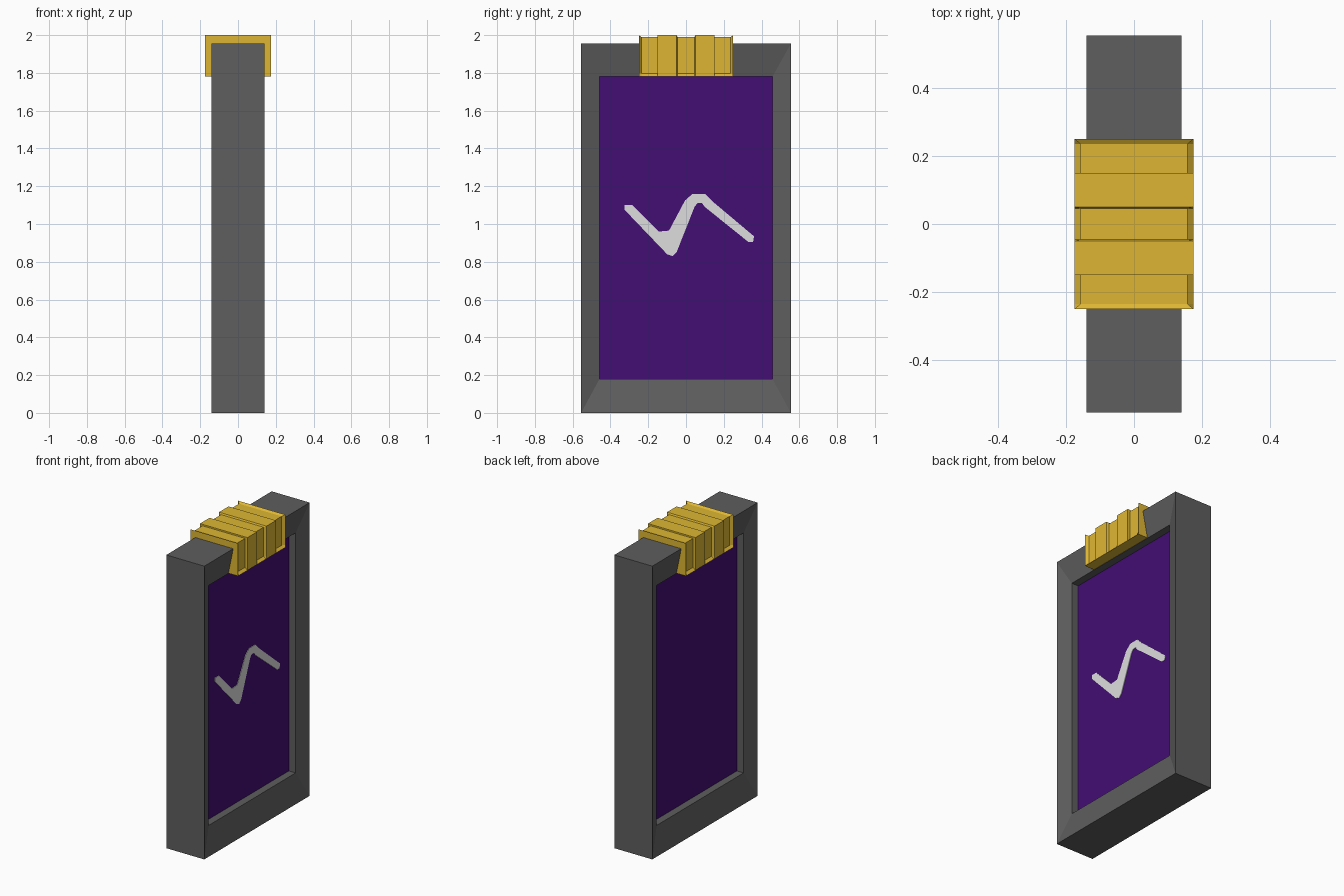
import bpy, bmesh

if "Cube" in bpy.data.objects:
    bpy.data.objects.remove(bpy.data.objects["Cube"])


def material(name, color):
    m = bpy.data.materials.new(name)
    m.diffuse_color = (*color, 1)
    m.use_nodes = True
    m.node_tree.nodes["Principled BSDF"].inputs["Base Color"].default_value = m.diffuse_color
    return m


GREY = material("dark grey", (0.112, 0.112, 0.112))
GOLD = material("gold", (0.73, 0.47, 0.034))
PURPLE = material("deep purple", (0.056, 0.0044, 0.174))
WHITE = material("off white", (0.73, 0.73, 0.73))


def finish(bm, name, mat, solid=True):
    if solid:
        bmesh.ops.recalc_face_normals(bm, faces=bm.faces[:])
    mesh = bpy.data.meshes.new(name)
    bm.to_mesh(mesh)
    bm.free()
    mesh.materials.append(mat)
    ob = bpy.data.objects.new(name, mesh)
    bpy.context.collection.objects.link(ob)
    return ob


def loft(bm, loops, caps=False):
    """Bridge successive closed loops of equal point count."""
    rings = [[bm.verts.new(p) for p in loop] for loop in loops]
    for a, b in zip(rings, rings[1:]):
        for i in range(len(a)):
            j = (i + 1) % len(a)
            bm.faces.new((a[i], a[j], b[j], b[i]))
    if caps:
        bm.faces.new(rings[0])
        bm.faces.new(rings[-1])


def rect(x, hy, z0, z1):
    return [(x, -hy, z0), (x, hy, z0), (x, hy, z1), (x, -hy, z1)]


OUTER = (0.555, 0.0, 1.955)
INNER = (0.458, 0.18, 1.78)
SCREEN_X = 0.054

# Frame: bevelled border on both faces, then a straight lip down to the panels
bm = bmesh.new()
loft(bm, [rect(-SCREEN_X, *INNER), rect(-0.104, *INNER), rect(-0.14, *OUTER),
          rect(0.14, *OUTER), rect(0.104, *INNER), rect(SCREEN_X, *INNER)])
finish(bm, "frame", GREY)

# Recessed panels on both sides
for side, name in ((1, "right_panel"), (-1, "left_panel")):
    bm = bmesh.new()
    pts = rect(side * SCREEN_X, *INNER)
    bm.faces.new([bm.verts.new(p) for p in (pts if side > 0 else pts[::-1])])
    finish(bm, name, PURPLE, solid=False)

# Painted zigzag stroke on the right panel
OUTLINE = [(-0.325, 1.075), (-0.325, 1.10), (-0.285, 1.10), (-0.145, 0.96),
           (-0.09, 0.965), (-0.005, 1.125), (0.035, 1.16), (0.10, 1.16),
           (0.14, 1.12), (0.36, 0.935), (0.355, 0.905), (0.33, 0.905),
           (0.10, 1.09), (0.085, 1.11), (0.06, 1.11), (0.045, 1.09),
           (-0.05, 0.85), (-0.07, 0.83), (-0.10, 0.84)]
bm = bmesh.new()
loft(bm, [[(x, y, z) for y, z in OUTLINE]
          for x in (SCREEN_X + 0.001, SCREEN_X + 0.004)], caps=True)
finish(bm, "zigzag_mark", WHITE)


# Clasp: block over the top of the frame with three shallow grooves around it
def clasp_section(y, groove):
    w = 0.175 - 0.018 * groove
    top = 2.0 - 0.01 * groove
    half = [(0.175, 1.782), (w, 1.797), (w, top)]
    return ([(x, y, z) for x, z in half] +
            [(-x, y, z) for x, z in reversed(half)])


HALF = [(0.25, 0), (0.235, 1), (0.15, 1), (0.15, 0), (0.05, 0), (0.045, 1)]
bm = bmesh.new()
loft(bm, [clasp_section(-y, g) for y, g in HALF] +
     [clasp_section(y, g) for y, g in reversed(HALF)], caps=True)
# The ungrooved sections have no ledge, so the doubled step points are merged
bmesh.ops.remove_doubles(bm, verts=bm.verts[:], dist=0.0005)
finish(bm, "clasp", GOLD)
